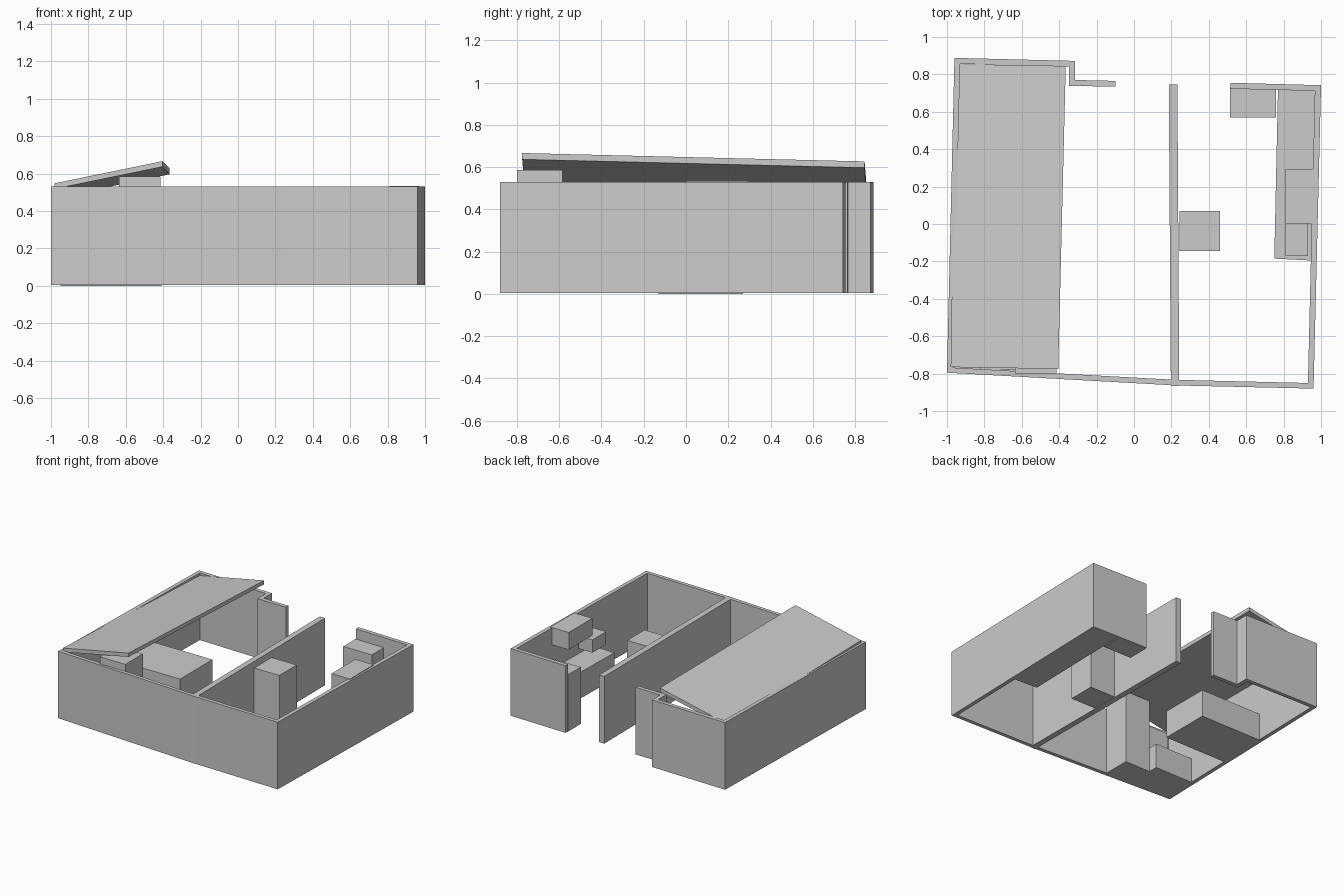
import bpy, bmesh

if "Cube" in bpy.data.objects:
    bpy.data.objects.remove(bpy.data.objects["Cube"])

WALL_Z0, WALL_Z1 = 0.005, 0.53


def finish(name, bm):
    bmesh.ops.recalc_face_normals(bm, faces=bm.faces)
    mesh = bpy.data.meshes.new(name)
    bm.to_mesh(mesh)
    bm.free()
    obj = bpy.data.objects.new(name, mesh)
    bpy.context.collection.objects.link(obj)
    return obj


def prism(name, corners, z0, z1):
    """Vertical extrusion of a plan outline."""
    bm = bmesh.new()
    face = bm.faces.new([bm.verts.new((x, y, z0)) for x, y in corners])
    ext = bmesh.ops.extrude_face_region(bm, geom=[face], use_keep_orig=True)
    for v in ext["geom"]:
        if isinstance(v, bmesh.types.BMVert):
            v.co.z = z1
    return finish(name, bm)


def box(name, x0, x1, y0, y1, z0, z1):
    return prism(name, [(x0, y0), (x1, y0), (x1, y1), (x0, y1)], z0, z1)


def wall(name, outer, inner):
    """Bent wall between matching outer and inner plan lines."""
    bm = bmesh.new()
    rings = [[bm.verts.new((*p, z)) for p, z in
              ((o, WALL_Z0), (o, WALL_Z1), (i, WALL_Z1), (i, WALL_Z0))]
             for o, i in zip(outer, inner)]
    for a, b in zip(rings, rings[1:]):
        for k in range(4):
            j = (k + 1) % 4
            bm.faces.new((a[k], a[j], b[j], b[k]))
    bm.faces.new(rings[0])
    bm.faces.new(rings[-1])
    return finish(name, bm)


# Walls: outer shell, entrance return and partition
wall("outer_wall",
     [(-0.10, 0.765), (-0.315, 0.77), (-0.315, 0.872), (-0.96, 0.888), (-1.0, -0.795),
      (0.22, -0.863), (0.96, -0.88), (1.0, 0.742), (0.515, 0.755)],
     [(-0.10, 0.735), (-0.348, 0.738), (-0.348, 0.842), (-0.93, 0.856), (-0.968, -0.768),
      (0.22, -0.833), (0.93, -0.85), (0.967, 0.712), (0.515, 0.723)])
prism("partition_wall",
      [(0.197, -0.865), (0.242, -0.865), (0.232, 0.745), (0.186, 0.745)], WALL_Z0, WALL_Z1)

# Tilted roof panel resting on the left wall
panel = prism("roof_panel",
              [(-0.98, -0.765), (-0.405, -0.775), (-0.365, 0.845), (-0.955, 0.855)], 0, 0.03)
for v in panel.data.vertices:
    v.co.z += 0.518 + 0.205 * (v.co.x + 0.98) - 0.0295 * (v.co.y + 0.765)

# Left room
box("bed", -0.95, -0.41, -0.13, 0.27, 0.0, 0.215)
box("tall_cabinet", -0.635, -0.415, -0.80, -0.585, WALL_Z0, 0.585)
box("low_cabinet", -0.97, -0.635, -0.79, -0.51, WALL_Z0, 0.20)
box("cabinet_top_unit", -0.82, -0.635, -0.78, -0.60, 0.20, 0.39)

# Right room
box("pillar_cabinet", 0.242, 0.46, -0.145, 0.07, WALL_Z0, 0.482)
prism("long_counter",
      [(0.75, -0.185), (0.945, -0.195), (0.975, 0.73), (0.77, 0.73)], WALL_Z0, 0.21)
box("back_cabinet", 0.512, 0.76, 0.57, 0.73, WALL_Z0, 0.45)
box("wall_cupboard", 0.81, 0.97, 0.0, 0.293, 0.40, 0.535)
box("small_shelf_unit", 0.81, 0.93, -0.17, 0.0, 0.265, 0.365)
